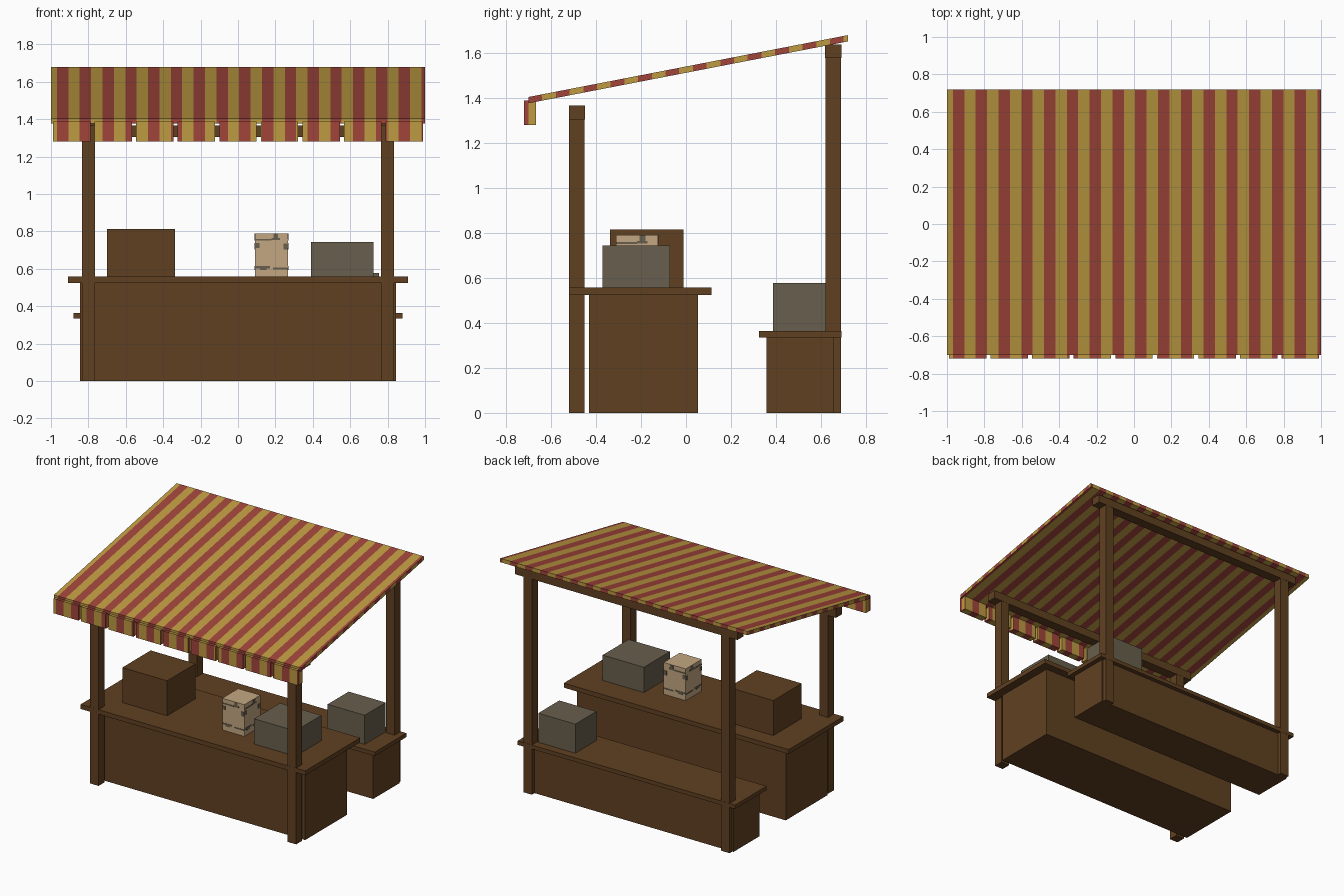
import bpy, bmesh, math
from mathutils import Vector

if "Cube" in bpy.data.objects:
    bpy.data.objects.remove(bpy.data.objects["Cube"])


def srgb(r, g, b):
    def lin(c):
        c /= 255
        return c / 12.92 if c <= 0.04045 else ((c + 0.055) / 1.055) ** 2.4
    return (lin(r), lin(g), lin(b), 1)


def material(name, rgb):
    m = bpy.data.materials.new(name)
    m.diffuse_color = srgb(*rgb)
    m.use_nodes = True
    m.node_tree.nodes["Principled BSDF"].inputs["Base Color"].default_value = m.diffuse_color
    return m


WOOD = material("brown wood", (96, 64, 33))
YELLOW = material("yellow cloth", (190, 155, 66))
RED = material("red cloth", (160, 69, 58))
GREY = material("grey crate", (104, 95, 77))
TAN = material("tan paper", (196, 167, 130))

HALF = 0.0609           # width of one stripe
X0, Y0 = -0.968, -0.70  # where a red stripe begins


def make(name, bm, mats):
    me = bpy.data.meshes.new(name)
    bm.to_mesh(me)
    bm.free()
    for m in mats:
        me.materials.append(m)
    ob = bpy.data.objects.new(name, me)
    bpy.context.collection.objects.link(ob)
    return ob


def box_bm(x, y, z):
    bm = bmesh.new()
    bmesh.ops.create_cube(bm, size=1)
    for v in bm.verts:
        v.co = Vector([(r[0] + r[1]) / 2 + c * (r[1] - r[0])
                       for r, c in zip((x, y, z), v.co)])
    return bm


def box(name, x, y, z, mat=WOOD):
    return make(name, box_bm(x, y, z), [mat])


def striped_box(name, x, y, z, y0, rise=0.0):
    """Box cut along every stripe edge, then coloured by position."""
    bm = box_bm(x, y, z)
    for axis, start, (lo, hi) in ((0, X0, x), (1, y0, y)):
        no = Vector((0, 0, 0))
        no[axis] = 1
        for k in range(math.floor((lo - start) / HALF), math.ceil((hi - start) / HALF) + 1):
            p = start + k * HALF
            if lo + 1e-4 < p < hi - 1e-4:
                bmesh.ops.bisect_plane(bm, geom=bm.verts[:] + bm.edges[:] + bm.faces[:],
                                       plane_co=no * p, plane_no=no)
    bm.normal_update()
    for f in bm.faces:
        c = f.calc_center_median()
        d = c.y - y0 if abs(f.normal.x) > 0.5 else c.x - X0
        f.material_index = math.floor(d / HALF) % 2
    for v in bm.verts:      # slope up towards the back
        v.co.z += rise * (v.co.y - y[0]) / (y[1] - y[0])
    return make(name, bm, [RED, YELLOW])


# sloped awning and its hanging front flaps
striped_box("awning", (-1, 1), (-0.70, 0.72), (1.376, 1.404), Y0, rise=0.275)
for i in range(9):
    cx = -0.889 + i * 0.2222
    striped_box(f"awning_flap_{i + 1}", (cx - 0.1, cx + 0.1), (-0.72, -0.667),
                (1.28, 1.388), Y0 + HALF)

# posts and the beams across their tops
for side, sx in (("left", -0.8), ("right", 0.8)):
    box(f"front_post_{side}", (sx - 0.035, sx + 0.035), (-0.52, -0.45), (0, 1.365))
    box(f"back_post_{side}", (sx - 0.035, sx + 0.035), (0.619, 0.689), (0, 1.635))
box("front_beam", (-0.9, 0.9), (-0.521, -0.449), (1.305, 1.366))
box("back_beam", (-0.9, 0.9), (0.618, 0.69), (1.578, 1.637))

# counter and back bench
box("counter_body", (-0.845, 0.845), (-0.43, 0.053), (0, 0.527))
box("counter_top", (-0.91, 0.91), (-0.521, 0.113), (0.525, 0.558))
box("bench_body", (-0.845, 0.845), (0.357, 0.658), (0, 0.337))
box("bench_top", (-0.88, 0.88), (0.325, 0.69), (0.335, 0.364))

# goods
box("wooden_crate", (-0.70, -0.337), (-0.338, -0.01), (0.558, 0.814))
box("grey_crate_front", (0.39, 0.724), (-0.37, -0.07), (0.558, 0.743), GREY)
box("grey_crate_back", (0.455, 0.755), (0.387, 0.63), (0.364, 0.577), GREY)
PX, PY, PZ = (0.09, 0.268), (-0.31, -0.125), (0.558, 0.79)
box("paper_parcel", PX, PY, PZ, TAN)

# dark worn patches on the parcel sides: (u0, u1, v0, v1) as fractions of a face
PATCHES = [(0.0, 0.45, 0.19, 0.24), (0.15, 0.35, 0.15, 0.19), (0.55, 1.0, 0.17, 0.21),
           (0.0, 0.14, 0.66, 0.78), (0.86, 1.0, 0.62, 0.76), (0.5, 0.75, 0.84, 0.89),
           (0.56, 0.7, 0.89, 1.0), (0.0, 0.5, 0.83, 0.87)]
T = 0.002


def lerp(r, t):
    return r[0] + (r[1] - r[0]) * t


for n, (u0, u1, v0, v1) in enumerate(PATCHES):
    zz = (lerp(PZ, v0), lerp(PZ, v1))
    xx = (lerp(PX, u0), lerp(PX, u1))
    yy = (lerp(PY, u0), lerp(PY, u1))
    for tag, a, b in (("front", xx, (PY[0] - T, PY[0])), ("back", xx, (PY[1], PY[1] + T)),
                      ("left", (PX[0] - T, PX[0]), yy), ("right", (PX[1], PX[1] + T), yy)):
        box(f"parcel_patch_{tag}_{n + 1}", a, b, zz, GREY)
